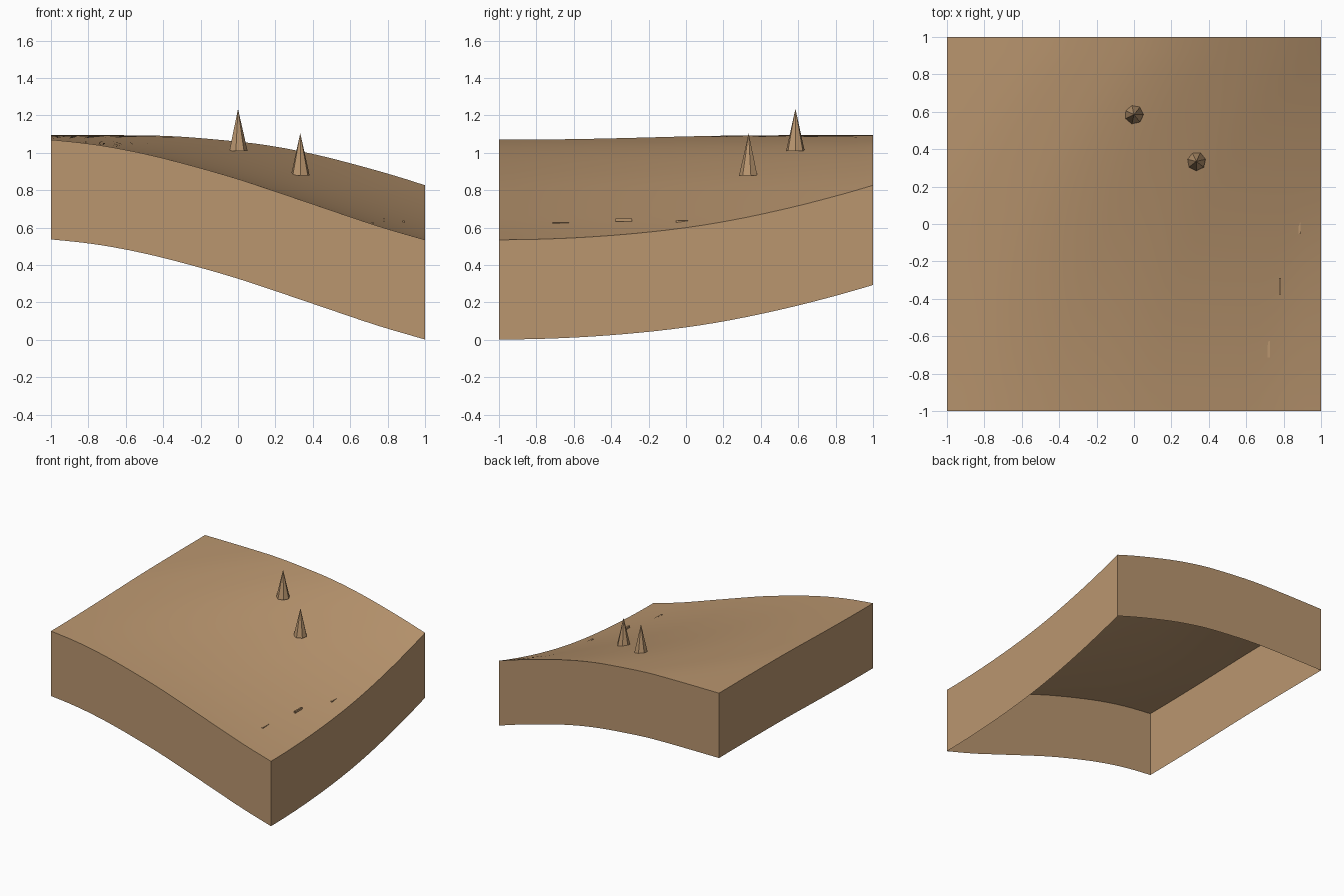
import bpy, bmesh, math
from mathutils import Matrix

cube = bpy.data.objects.get("Cube")
if cube:
    bpy.data.objects.remove(cube, do_unlink=True)

sand = bpy.data.materials.new("sandy_tan")
sand.use_nodes = True
colour = (0.49, 0.305, 0.159, 1)
sand.diffuse_color = colour
sand.node_tree.nodes["Principled BSDF"].inputs["Base Color"].default_value = colour

DEPTH = 0.533
GRID = 24

# Slope profile, sampled every quarter unit from START
START, STEP = -2.0, 0.25
SLOPE = [1.095, 1.095, 1.094, 1.089, 1.07, 1.042, 0.995,
         0.932, 0.86, 0.777, 0.692, 0.608, 0.535]


def profile(u):
    """Smooth curve through the slope samples."""
    t = (u - START) / STEP
    i = max(0, min(len(SLOPE) - 2, int(t)))
    f = t - i
    a, b = SLOPE[i], SLOPE[i + 1]
    before = SLOPE[i - 1] if i else a
    after = SLOPE[i + 2] if i + 2 < len(SLOPE) else 2 * b - a
    ma, mb = (b - before) / 2, (after - a) / 2
    return (a + f * ma + f * f * (3 * (b - a) - 2 * ma - mb)
            + f ** 3 * (2 * (a - b) + ma + mb))


def height(x, y):
    """The slope bends back along y, forming a curved hillside."""
    return profile(x - 0.224 * (y + 1) ** 2)


def finish(bm, name, smooth=False):
    mesh = bpy.data.meshes.new(name)
    bm.to_mesh(mesh)
    bm.free()
    mesh.materials.append(sand)
    obj = bpy.data.objects.new(name, mesh)
    bpy.context.collection.objects.link(obj)
    if smooth:
        bpy.ops.object.select_all(action='DESELECT')
        obj.select_set(True)
        bpy.context.view_layer.objects.active = obj
        bpy.ops.object.shade_smooth_by_angle(angle=math.radians(30))
    return obj


# Hillside with a skirt of walls, open underneath
bm = bmesh.new()
bmesh.ops.create_grid(bm, x_segments=GRID, y_segments=GRID, size=1)
for v in bm.verts:
    v.co.z = height(v.co.x, v.co.y)
rim = [e for e in bm.edges if e.is_boundary]
skirt = bmesh.ops.extrude_edge_only(bm, edges=rim)["geom"]
for v in skirt:
    if isinstance(v, bmesh.types.BMVert):
        v.co.z -= DEPTH
bmesh.ops.recalc_face_normals(bm, faces=bm.faces)
bm.faces.ensure_lookup_table()
if max(bm.faces, key=lambda f: abs(f.normal.z)).normal.z < 0:
    bmesh.ops.reverse_faces(bm, faces=bm.faces)
finish(bm, "hillside", smooth=True)


# Pointed trees
def tree(name, x, y, base, turn):
    bm = bmesh.new()
    place = Matrix.Translation((x, y, base + 0.1125)) @ Matrix.Rotation(turn, 4, 'Z')
    bmesh.ops.create_cone(bm, cap_ends=True, segments=7, radius1=0.051,
                          radius2=0, depth=0.225, matrix=place)
    finish(bm, name)


tree("back_tree", 0, 0.585, 1.01, -math.pi / 2)
tree("middle_tree", 0.333, 0.335, 0.88, math.pi / 7)


# Thin logs half buried near the low edge
def log(name, x, y, top, length):
    bm = bmesh.new()
    thick = 0.016
    place = (Matrix.Translation((x, y, top - thick / 2))
             @ Matrix.Diagonal((0.012, length, thick, 1)))
    bmesh.ops.create_cube(bm, size=1, matrix=place)
    finish(bm, name)


log("front_log", 0.72, -0.67, height(0.72, -0.67) + 0.003, 0.09)
log("middle_log", 0.78, -0.333, 0.65, 0.09)
log("back_log", 0.885, -0.02, height(0.885, -0.02) + 0.003, 0.065)
